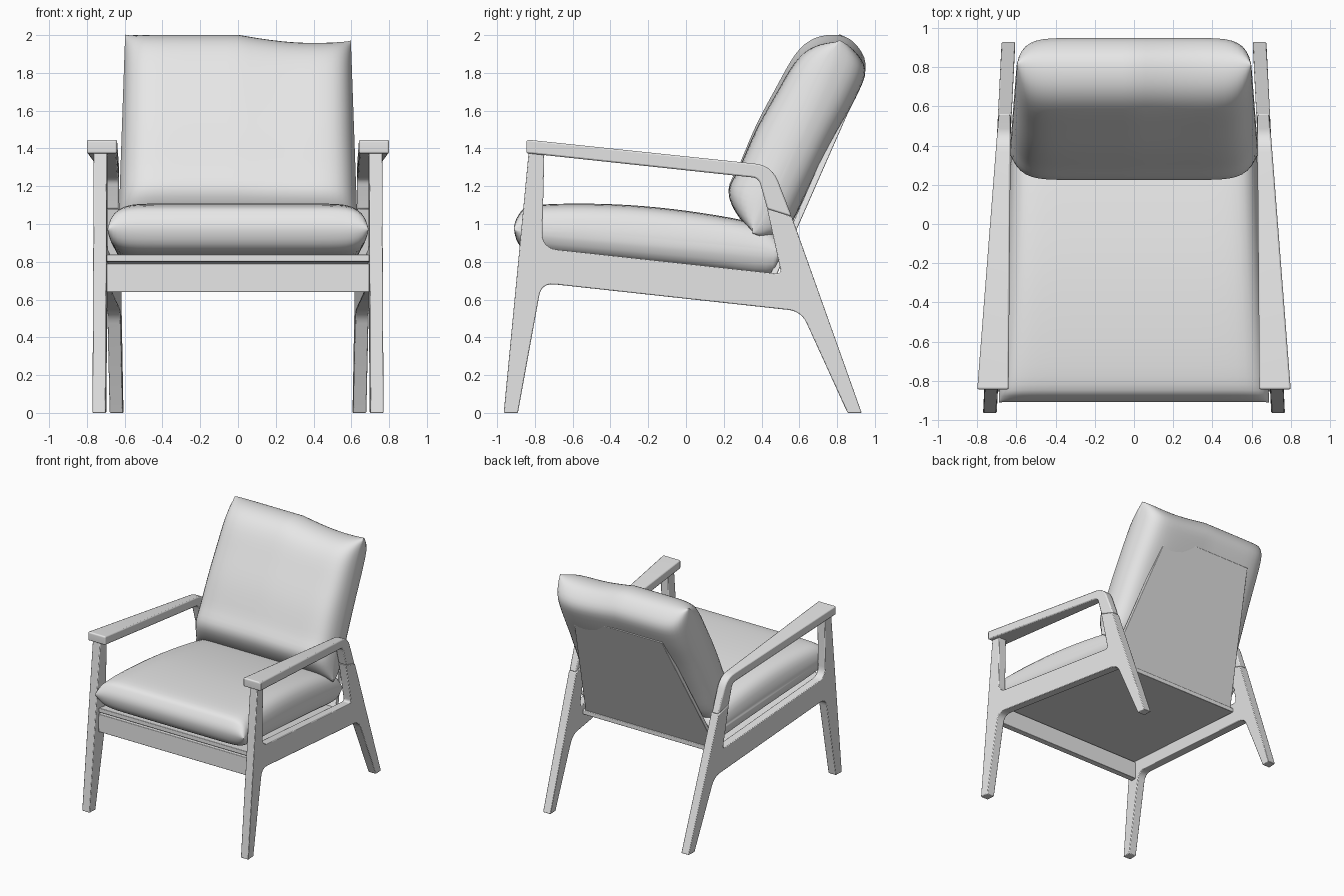
import bpy
import bmesh
import math
from mathutils import Vector

cube = bpy.data.objects.get("Cube")
if cube:
    bpy.data.objects.remove(cube, do_unlink=True)

grey = bpy.data.materials.new("plain_grey")
grey.use_nodes = True
grey.diffuse_color = (0.8, 0.8, 0.8, 1)
grey.node_tree.nodes["Principled BSDF"].inputs["Base Color"].default_value = (0.8, 0.8, 0.8, 1)


def make_object(name, bm, angle, bevel=0):
    bmesh.ops.recalc_face_normals(bm, faces=bm.faces)
    mesh = bpy.data.meshes.new(name)
    bm.to_mesh(mesh)
    bm.free()
    mesh.materials.append(grey)
    obj = bpy.data.objects.new(name, mesh)
    bpy.context.collection.objects.link(obj)
    bpy.ops.object.select_all(action='DESELECT')
    obj.select_set(True)
    bpy.context.view_layer.objects.active = obj
    bpy.ops.object.shade_smooth_by_angle(angle=math.radians(angle))
    if bevel:
        mod = obj.modifiers.new("soft_edges", 'BEVEL')
        mod.width = bevel
        mod.segments = 2
        mod.limit_method = 'ANGLE'
        mod.angle_limit = math.radians(40)
    return obj


def rounded(corners, steps=6):
    """Outline of (y, z, radius) corners with each corner rounded."""
    out = []
    for i, (y, z, r) in enumerate(corners):
        p = Vector((y, z))
        if not r:
            out.append(p)
            continue
        a = p + (Vector(corners[i - 1][:2]) - p).normalized() * r
        b = p + (Vector(corners[(i + 1) % len(corners)][:2]) - p).normalized() * r
        for k in range(steps + 1):
            t = k / steps
            out.append(a * (1 - t) ** 2 + p * 2 * t * (1 - t) + b * t * t)
    return out


def prism(name, corners, x_in, x_out, bevel=0.005):
    """Side outline spanned between two x positions, each a function of (y, z)."""
    bm = bmesh.new()
    outline = rounded(corners)
    ends = [[bm.verts.new((fx(*p), *p)) for p in outline] for fx in (x_in, x_out)]
    for ring in ends:
        bm.faces.new(ring)
    for i in range(len(outline)):
        bm.faces.new((ends[0][i - 1], ends[0][i], ends[1][i], ends[1][i - 1]))
    return make_object(name, bm, 25, bevel)


def smooth_loop(pts, steps=4):
    """Closed Catmull-Rom curve through the points."""
    pts = [Vector(p) for p in pts]
    n = len(pts)
    out = []
    for i in range(n):
        a, b, c, d = (pts[(i + k) % n] for k in (-1, 0, 1, 2))
        for k in range(steps):
            t = k / steps
            out.append(0.5 * (2 * b + (c - a) * t + (2 * a - 5 * b + 4 * c - d) * t ** 2
                              + (3 * b - a - 3 * c + d) * t ** 3))
    return out


def cushion(name, profile, centre, along, power, half_width, sag):
    """Side profile swept across x, thinning towards a seam at both ends."""
    bm = bmesh.new()
    centre = Vector(centre)
    along = Vector(along).normalized()
    thick = Vector((along.y, -along.x))
    loop = smooth_loop(profile)
    rings = []
    n = 16
    for i in range(-n, n + 1):
        s = math.sin(math.pi / 2 * i / n)
        k = max(0.12, math.sqrt(max(0, 1 - abs(s) ** power)))
        ring = []
        for p in loop:
            d = p - centre
            q = centre + along * d.dot(along) + thick * d.dot(thick) * k
            ring.append(bm.verts.new((s * half_width(q.x, q.y), q.x, q.y - sag(s, q.y))))
        rings.append(ring)
    for a, b in zip(rings, rings[1:]):
        for j in range(len(loop)):
            bm.faces.new((a[j - 1], a[j], b[j], b[j - 1]))
    bm.faces.new(rings[0])
    bm.faces.new(rings[-1])
    return make_object(name, bm, 70)


# Side frames stand closer together at the back
def frame_inner(y, z=0):
    return 0.70 - 0.05 * (y + 0.95)


def frame_outer(y, z=0):
    return frame_inner(y) + 0.07


def arm_inner(y, z=0):
    return 0.64 - 0.008 * (y + 0.84)


def arm_outer(y, z=0):
    return 0.80 - 0.0775 * (y + 0.84)


def mirrored(fx, side):
    return lambda y, z: side * fx(y, z)


FRAME = [(-0.965, 0, 0), (-0.833, 1.38, 0), (-0.75, 1.38, 0), (-0.762, 0.873, 0.08),
         (0.505, 0.735, 0.03), (0.43, 1.08, 0), (0.56, 1.04, 0), (0.93, 0, 0),
         (0.855, 0, 0), (0.61, 0.538, 0.07), (-0.765, 0.688, 0.07), (-0.89, 0, 0)]
ARM = [(-0.845, 1.375, 0.01), (-0.845, 1.447, 0.015), (0.455, 1.31, 0.09), (0.56, 1.04, 0),
       (0.43, 1.08, 0), (0.385, 1.243, 0.035)]

for label, side in (("left", 1), ("right", -1)):
    prism(label + "_leg_frame", FRAME, mirrored(frame_inner, side), mirrored(frame_outer, side))
    prism(label + "_armrest", ARM, mirrored(arm_inner, side), mirrored(arm_outer, side), 0.012)

# Front rail and seat board between the frames
RAIL = [(-0.855, 0.64, 0), (-0.855, 0.79, 0), (-0.805, 0.79, 0), (-0.805, 0.64, 0)]
SEAT = [(-0.85, 0.802, 0), (-0.85, 0.838, 0), (0.47, 0.694, 0), (0.47, 0.658, 0)]
for name, outline in (("front_rail", RAIL), ("seat_board", SEAT)):
    prism(name, outline, mirrored(frame_inner, -1), frame_inner, 0.004)


# Tapered board behind the back cushion
def board_edge(y, z):
    return 0.61 - 0.195 * (z - 0.68)


BACK = [(0.458, 0.68, 0), (0.907, 1.70, 0), (0.877, 1.712, 0), (0.428, 0.692, 0)]
prism("back_board", BACK, mirrored(board_edge, -1), board_edge, 0.004)

# Seat cushion
cushion("seat_cushion",
        [(-0.91, 0.97), (-0.885, 1.05), (-0.82, 1.095), (-0.6, 1.108), (-0.3, 1.10),
         (0, 1.07), (0.3, 1.02), (0.45, 0.97), (0.5, 0.88), (0.48, 0.77), (0.42, 0.72),
         (0.1, 0.755), (-0.4, 0.805), (-0.75, 0.838), (-0.87, 0.875)],
        (-0.2, 0.907), (1, -0.09), 14,
        lambda y, z: 0.69 - 0.05 * (y + 0.9),
        lambda s, z: 0)


# Back cushion, drooping a little on one side of its top
def droop(s, z):
    return 0.04 * (z - 0.93) * math.sin(0.75 * math.pi * max(0, s))


cushion("back_cushion",
        [(0.225, 1.18), (0.285, 1.32), (0.37, 1.52), (0.47, 1.71), (0.58, 1.9),
         (0.68, 1.983), (0.80, 2.0), (0.89, 1.96), (0.95, 1.85), (0.90, 1.70),
         (0.77, 1.45), (0.65, 1.2), (0.55, 0.99), (0.48, 0.935), (0.39, 0.935), (0.28, 1.04)],
        (0.565, 1.45), (0.44, 1), 10,
        lambda y, z: 0.635 - 0.035 * (z - 0.93),
        droop)
